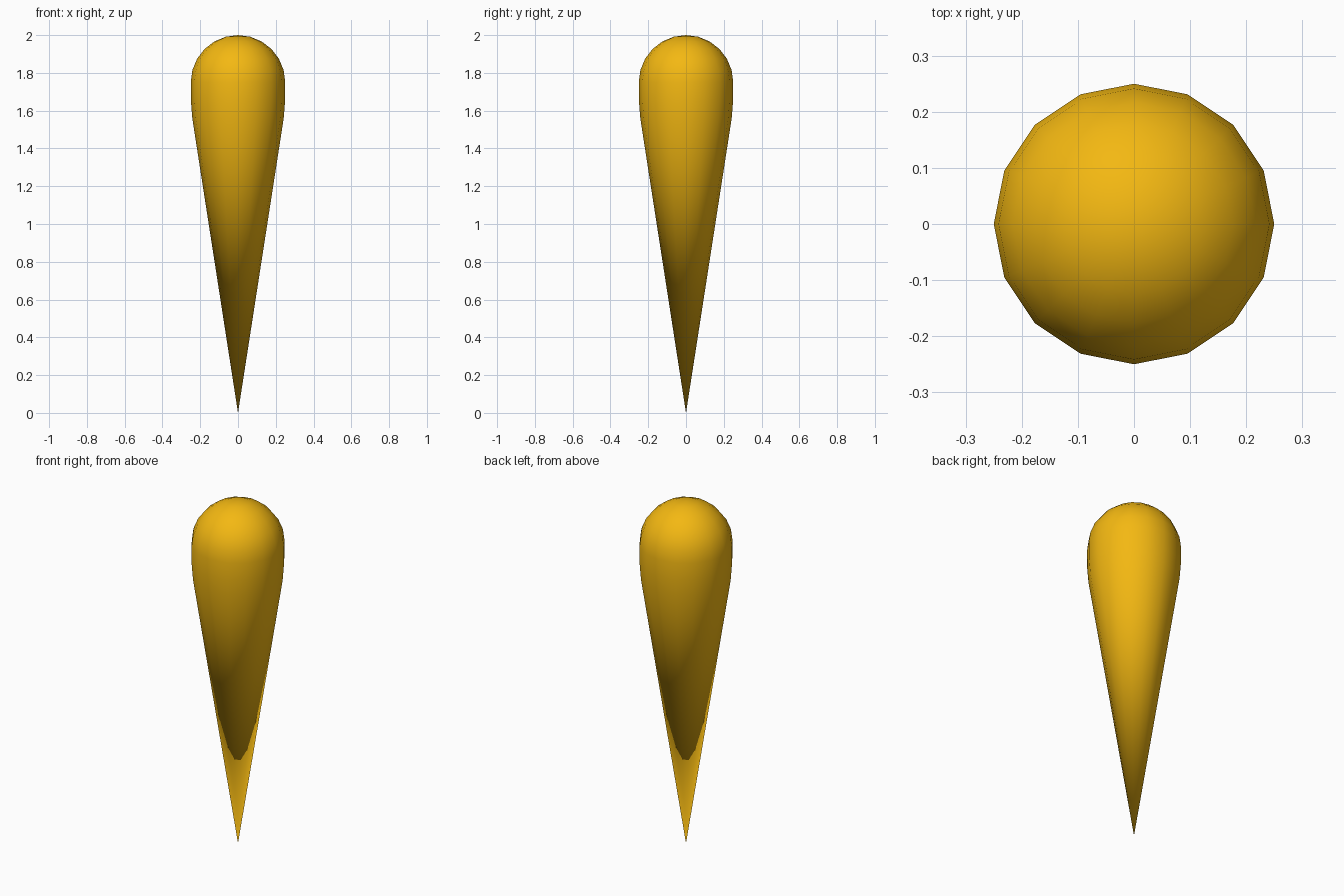
import bpy, bmesh, math

if "Cube" in bpy.data.objects:
    bpy.data.objects.remove(bpy.data.objects["Cube"])

SIDES = 16
R, CENTRE = 0.25, 1.75

# Half profile (radius, height): flared shoulder, then a hemispherical cap
profile = [(0.242, 1.56), (0.249, 1.65)]
for i in range(6):
    a = math.radians(15 * i)
    profile.append((R * math.cos(a), CENTRE + R * math.sin(a)))

bm = bmesh.new()
rings = []
for r, z in profile:
    rings.append([bm.verts.new((r * math.cos(2 * math.pi * k / SIDES),
                                r * math.sin(2 * math.pi * k / SIDES), z))
                  for k in range(SIDES)])
tip = bm.verts.new((0, 0, 0))
crown = bm.verts.new((0, 0, 2))

for k in range(SIDES):
    n = (k + 1) % SIDES
    # Long cone down to the point
    bm.faces.new((tip, rings[0][n], rings[0][k]))
    # Shoulder and dome bands
    for lo, hi in zip(rings, rings[1:]):
        bm.faces.new((lo[k], lo[n], hi[n], hi[k]))
    # Dome cap
    bm.faces.new((rings[-1][k], rings[-1][n], crown))

for f in bm.faces:
    f.smooth = True
mesh = bpy.data.meshes.new("teardrop_spike")
bm.to_mesh(mesh)
bm.free()

# Golden yellow material
gold = bpy.data.materials.new("golden_yellow")
gold.diffuse_color = (0.9, 0.48, 0.006, 1)
gold.use_nodes = True
gold.node_tree.nodes["Principled BSDF"].inputs["Base Color"].default_value = gold.diffuse_color
mesh.materials.append(gold)

spike = bpy.data.objects.new("teardrop_spike", mesh)
bpy.context.collection.objects.link(spike)
